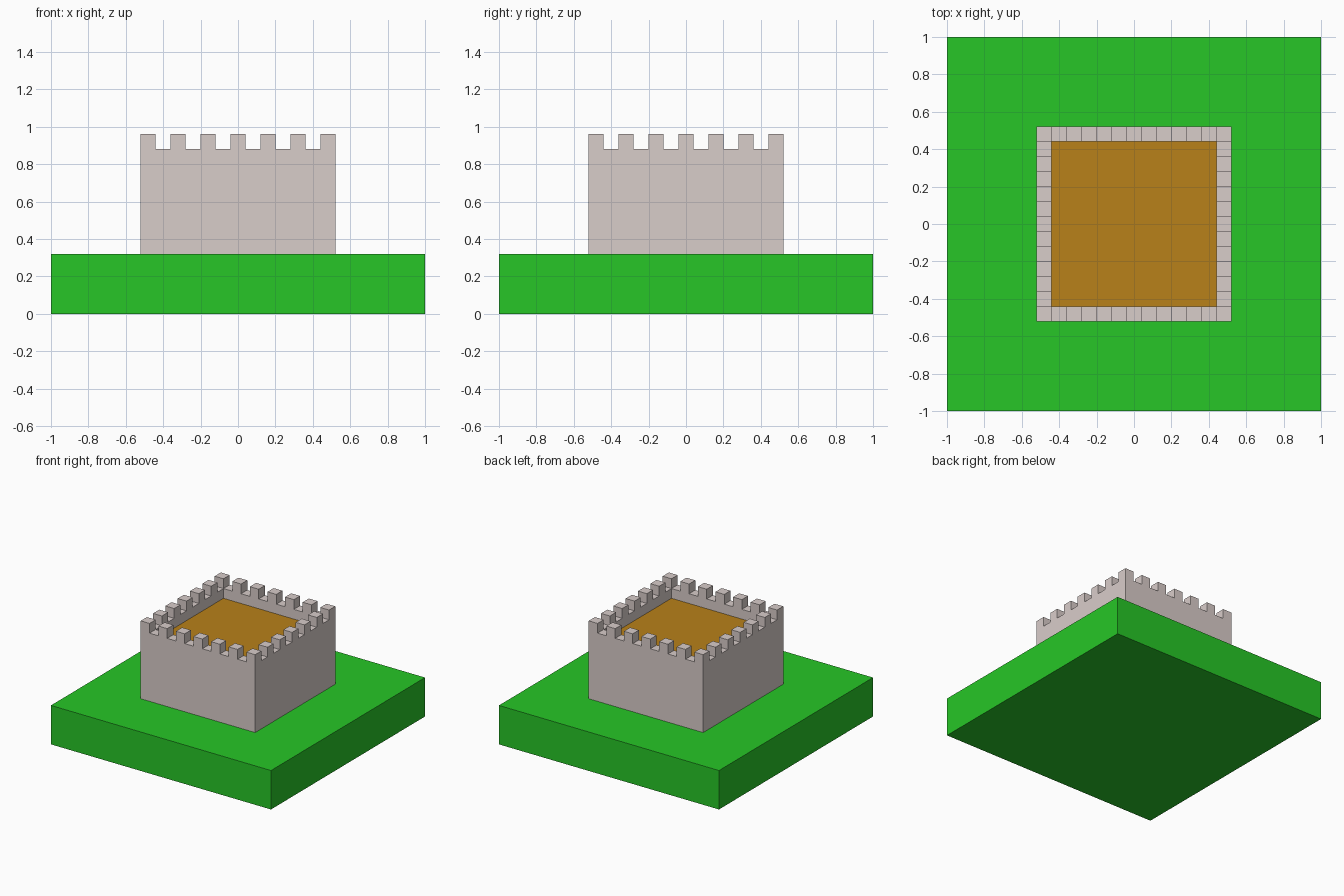
import bpy
import bmesh
from mathutils import Vector

if "Cube" in bpy.data.objects:
    bpy.data.objects.remove(bpy.data.objects["Cube"], do_unlink=True)

UNIT = 0.08                  # wall thickness and battlement block size
COUNT = 13                   # blocks along each side
GROUND_TOP, FLOOR_TOP, WALL_TOP = 0.32, 0.80, 0.88
OUTER = UNIT * COUNT / 2
INNER = OUTER - UNIT


def make_material(name, color):
    mat = bpy.data.materials.new(name)
    mat.use_nodes = True
    mat.diffuse_color = color
    bsdf = next(n for n in mat.node_tree.nodes if n.type == 'BSDF_PRINCIPLED')
    bsdf.inputs["Base Color"].default_value = color
    bsdf.inputs["Roughness"].default_value = 0.9
    return mat


def add_object(name, bm, mat):
    mesh = bpy.data.meshes.new(name)
    bm.to_mesh(mesh)
    bm.free()
    mesh.materials.append(mat)
    obj = bpy.data.objects.new(name, mesh)
    bpy.context.collection.objects.link(obj)
    return obj


def add_block(name, half, z0, z1, mat):
    bm = bmesh.new()
    bmesh.ops.create_cube(bm, size=1)
    bmesh.ops.scale(bm, vec=(2 * half, 2 * half, z1 - z0), verts=bm.verts)
    bmesh.ops.translate(bm, vec=(0, 0, (z0 + z1) / 2), verts=bm.verts)
    return add_object(name, bm, mat)


grass = make_material("grass green", (0.020, 0.565, 0.020, 1))
stone = make_material("pale stone", (0.694, 0.610, 0.591, 1))
wood = make_material("brown wood", (0.479, 0.220, 0.010, 1))

# Ground slab and the raised courtyard floor
add_block("ground", 1.0, 0.0, GROUND_TOP, grass)
add_block("courtyard_floor", INNER, GROUND_TOP, FLOOR_TOP, wood)

# Square ring of cells for the wall footprint
bm = bmesh.new()
bmesh.ops.create_grid(bm, x_segments=COUNT, y_segments=COUNT, size=OUTER)
bmesh.ops.translate(bm, vec=(0, 0, GROUND_TOP), verts=bm.verts)
inside = [f for f in bm.faces
          if max(abs(c) for c in f.calc_center_median().xy) < INNER]
bmesh.ops.delete(bm, geom=inside, context='FACES')

# Raise the ring into the wall
raised = bmesh.ops.extrude_face_region(bm, geom=bm.faces[:])["geom"]
bmesh.ops.translate(bm, vec=(0, 0, WALL_TOP - GROUND_TOP),
                    verts=[g for g in raised if isinstance(g, bmesh.types.BMVert)])


# Every other cell of the wall top becomes a battlement
def is_battlement(face):
    c = face.calc_center_median()
    i, j = (round((v + OUTER) / UNIT - 0.5) for v in c.xy)
    return c.z > WALL_TOP - 0.001 and (i + j) % 2 == 0


tops = bmesh.ops.extrude_discrete_faces(
    bm, faces=[f for f in bm.faces if is_battlement(f)])["faces"]
for face in tops:
    bmesh.ops.translate(bm, vec=Vector((0, 0, UNIT)), verts=face.verts)
bmesh.ops.recalc_face_normals(bm, faces=bm.faces)

# Merge the upright strips into clean flat wall faces
bm.normal_update()
seams = [e for e in bm.edges if len(e.link_faces) == 2
         and all(abs(f.normal.z) < 0.01 for f in e.link_faces)
         and e.calc_face_angle() < 0.01]
bmesh.ops.dissolve_edges(bm, edges=seams, use_verts=False)
add_object("castle_wall", bm, stone)
